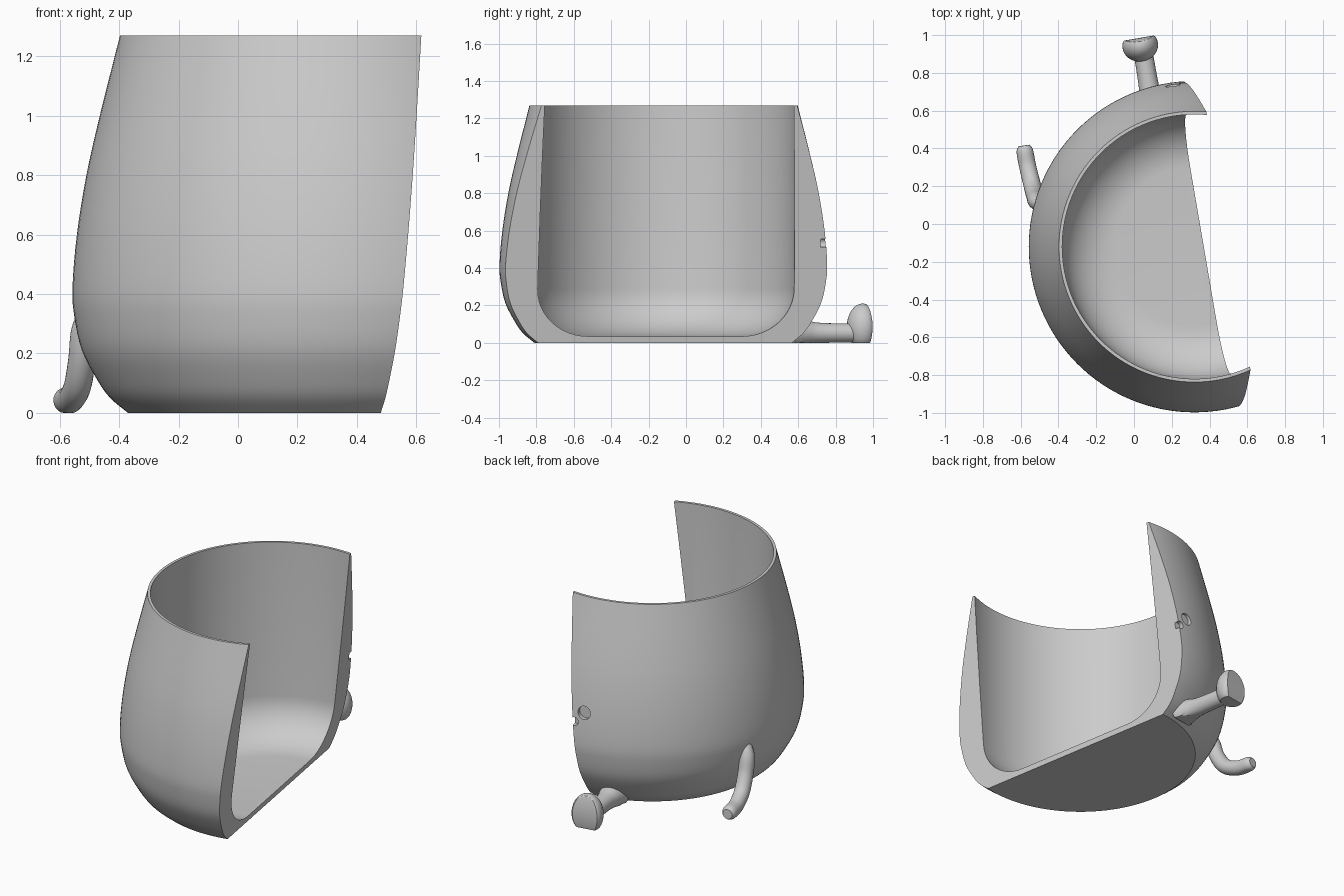
import bpy, bmesh, math
from mathutils import Vector, Matrix

if "Cube" in bpy.data.objects:
    bpy.data.objects.remove(bpy.data.objects["Cube"])

CENTRE = Vector((0.32, -0.12, 0))
grey = bpy.data.materials.new("light_grey")
grey.diffuse_color = (0.6, 0.6, 0.6, 1)
grey.use_nodes = True
grey.node_tree.nodes["Principled BSDF"].inputs["Base Color"].default_value = grey.diffuse_color


def smooth_path(pts, n=5):
    """Catmull-Rom interpolation through pts."""
    p = [Vector(q) for q in pts]
    p = [2 * p[0] - p[1]] + p + [2 * p[-1] - p[-2]]
    out = []
    for i in range(1, len(p) - 2):
        a, b, c, d = p[i - 1:i + 3]
        for k in range(n):
            t = k / n
            out.append(0.5 * (2 * b + (c - a) * t + (2 * a - 5 * b + 4 * c - d) * t ** 2
                              + (3 * b - a - 3 * c + d) * t ** 3))
    return out + [p[-2]]


def finish(bm, name):
    bmesh.ops.recalc_face_normals(bm, faces=bm.faces)
    me = bpy.data.meshes.new(name)
    bm.to_mesh(me)
    bm.free()
    ob = bpy.data.objects.new(name, me)
    bpy.context.collection.objects.link(ob)
    me.materials.append(grey)
    return ob


def shade(ob):
    bpy.ops.object.select_all(action='DESELECT')
    ob.select_set(True)
    bpy.context.view_layer.objects.active = ob
    bpy.ops.object.shade_smooth_by_angle(angle=math.radians(32))


def tube(name, pts):
    """Round limb through (x, y, z, radius) points, flattened on the ground."""
    path = smooth_path(pts, 6)
    bm = bmesh.new()
    rings = []
    for i, p in enumerate(path):
        t = (path[min(i + 1, len(path) - 1)] - path[max(i - 1, 0)]).to_3d().normalized()
        side = t.cross(Vector((0.9, 0.3, 0.3))).normalized()
        up = side.cross(t)
        ring = []
        for k in range(24):
            a = math.tau * k / 24
            v = p.to_3d() + p.w * (math.cos(a) * side + math.sin(a) * up)
            v.z = max(v.z, 0)
            ring.append(bm.verts.new(v))
        rings.append(ring)
    for r, s in zip(rings, rings[1:]):
        for k in range(24):
            bm.faces.new((r[k], r[k - 1], s[k - 1], s[k]))
    bm.faces.new(rings[0])
    bm.faces.new(rings[-1])
    shade(finish(bm, name))


# Vessel: revolved wall, sliced by a leaning plane
outer = [(0.69, 0), (0.75, 0.05), (0.793, 0.11), (0.845, 0.21), (0.87, 0.32), (0.877, 0.42),
         (0.862, 0.6), (0.83, 0.8), (0.785, 1.0), (0.717, 1.27)]
profile = [(0, 0)] + [tuple(v) for v in smooth_path(outer, 4)] + [(0.7, 1.27)]
for k in range(13):
    a = math.pi / 2 * k / 12
    profile.append((0.42 + 0.28 * math.cos(a), 0.29 - 0.255 * math.sin(a)))
profile.append((0, 0.035))

bm = bmesh.new()
vs = [bm.verts.new(CENTRE + Vector((r, 0, z))) for r, z in profile]
es = [bm.edges.new(e) for e in zip(vs, vs[1:])]
bmesh.ops.spin(bm, geom=vs + es, cent=CENTRE, axis=(0, 0, 1), angle=math.tau, steps=128)
bmesh.ops.remove_doubles(bm, verts=bm.verts, dist=1e-4)
bmesh.ops.bisect_plane(bm, geom=bm.verts[:] + bm.edges[:] + bm.faces[:], dist=1e-6,
                       plane_co=(0.345, 0, 0), plane_no=(1, 0.171, -0.11), clear_outer=True)
rim = [e for e in bm.edges if e.is_boundary]
bmesh.ops.contextual_create(bm, geom=rim)
bmesh.ops.triangulate(bm, faces=[f for f in bm.faces if len(f.verts) > 4])
vessel = finish(bm, "vessel")

# Shallow round recesses in the back of the wall
cutters = []
for x, z, r in ((0.205, 0.6, 0.04), (0.265, 0.535, 0.025)):
    dx = x - CENTRE.x
    d = Vector((dx, math.sqrt(0.865 ** 2 - dx ** 2), 0))
    bm = bmesh.new()
    mat = Matrix.Translation(CENTRE + d + Vector((0, 0, z))) @ d.to_track_quat('Z', 'Y').to_matrix().to_4x4()
    bmesh.ops.create_cone(bm, cap_ends=True, segments=32, radius1=r, radius2=r, depth=0.05, matrix=mat)
    cut = finish(bm, "recess_cutter")
    cut.hide_render = True
    mod = vessel.modifiers.new("recess", 'BOOLEAN')
    mod.operation, mod.object, mod.solver = 'DIFFERENCE', cut, 'EXACT'
    cutters.append(cut)
bpy.ops.object.select_all(action='DESELECT')
vessel.select_set(True)
bpy.context.view_layer.objects.active = vessel
bpy.ops.object.convert(target='MESH')
for cut in cutters:
    bpy.data.objects.remove(cut)
shade(vessel)

# Back leg, flaring where it meets the wall
tube("back_leg", [(0.105, 0.57, 0.055, 0.09), (0.093, 0.64, 0.055, 0.068),
                  (0.08, 0.72, 0.053, 0.054), (0.045, 0.93, 0.053, 0.05)])

# Back foot: dome towards the wall, flat sole outwards, flat on the ground
bm = bmesh.new()
bmesh.ops.create_uvsphere(bm, u_segments=32, v_segments=24, radius=1)
for v in bm.verts:
    v.co = Vector((v.co.x * 0.095, min(v.co.y * 0.085, 0.04 - 0.02 * v.co.z ** 2),
                   max(0.085 + v.co.z * 0.125, 0)))
bmesh.ops.transform(bm, verts=bm.verts,
                    matrix=Matrix.Translation((0.033, 0.945, 0)) @ Matrix.Rotation(math.radians(9.7), 4, 'Z'))
bmesh.ops.remove_doubles(bm, verts=bm.verts, dist=1e-5)
shade(finish(bm, "back_foot"))

# Side leg: runs down the wall, then out along the ground
tube("side_leg", [(-0.49, 0.1, 0.36, 0.03), (-0.515, 0.12, 0.28, 0.045), (-0.525, 0.15, 0.18, 0.046),
                  (-0.54, 0.21, 0.09, 0.046), (-0.562, 0.3, 0.047, 0.045),
                  (-0.578, 0.385, 0.042, 0.044), (-0.583, 0.415, 0.042, 0.03)])
